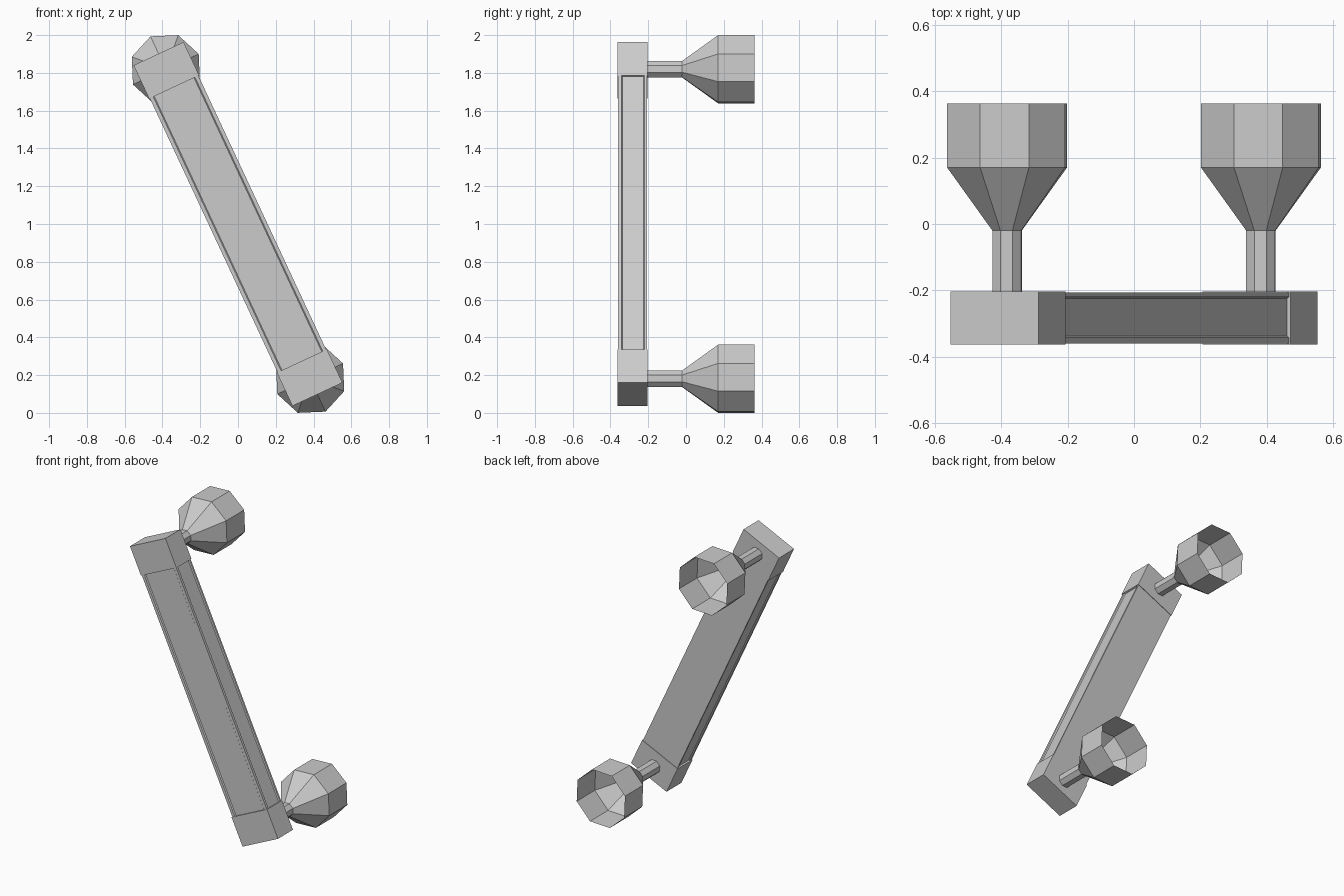
import bpy, bmesh, math
from mathutils import Matrix

old = bpy.data.objects.get("Cube")
if old:
    bpy.data.objects.remove(old, do_unlink=True)

GREY = (0.6, 0.6, 0.6, 1.0)
mat = bpy.data.materials.new("plain grey")
mat.use_nodes = True
mat.diffuse_color = GREY
mat.node_tree.nodes["Principled BSDF"].inputs["Base Color"].default_value = GREY

# Everything is built upright, then tilted as one about the y axis
TILT = Matrix.Translation((0, 0, 1)) @ Matrix.Rotation(math.radians(-25), 4, "Y")


def loft(name, rings, close_start=True, close_end=True):
    """Skin a list of equal-length point rings into a flat-shaded object."""
    bm = bmesh.new()
    loops = [[bm.verts.new(p) for p in ring] for ring in rings]
    for a, b in zip(loops, loops[1:]):
        n = len(a)
        for i in range(n):
            j = (i + 1) % n
            bm.faces.new((a[i], a[j], b[j], b[i]))
    if close_start:
        bm.faces.new(loops[0][::-1])
    if close_end:
        bm.faces.new(loops[-1])
    bmesh.ops.recalc_face_normals(bm, faces=bm.faces)
    bm.transform(TILT)
    mesh = bpy.data.meshes.new(name)
    bm.to_mesh(mesh)
    bm.free()
    mesh.materials.append(mat)
    obj = bpy.data.objects.new(name, mesh)
    bpy.context.collection.objects.link(obj)
    return obj


BAR_Y = -0.283       # centre of the bar in depth
CAP_IN, CAP_OUT = 0.80, 0.995

# Bar: section with shallow recessed panels on the front and both sides
half = [(0.142, 0.0765), (0.142, 0.064), (0.135, 0.059), (0.135, -0.054),
        (0.142, -0.059), (0.142, -0.0765), (0.122, -0.0765), (0.116, -0.07)]
section = half + [(-x, y) for x, y in reversed(half)]
loft("handle_bar", [[(x, BAR_Y + y, z) for x, y in section]
                    for z in (-CAP_IN, CAP_IN)])


def end_cap(name, side):
    corners = [(-0.146, -0.08), (0.146, -0.08), (0.146, 0.08), (-0.146, 0.08)]
    loft(name, [[(x, BAR_Y + y, side * z) for x, y in corners]
                for z in (CAP_IN, CAP_OUT)])


def mount(name, side):
    # Eight-sided stem flaring into a hollow cup that is open at the back
    profile = [(0.047, -0.203), (0.047, -0.02), (0.192, 0.17), (0.192, 0.363)]
    angles = [i * math.tau / 8 for i in range(8)]
    loft(name, [[(r * math.cos(a), y, side * 0.904 + r * math.sin(a))
                 for a in angles] for r, y in profile], close_end=False)


for label, side in (("upper", 1), ("lower", -1)):
    end_cap(label + "_end_cap", side)
    mount(label + "_mount", side)
